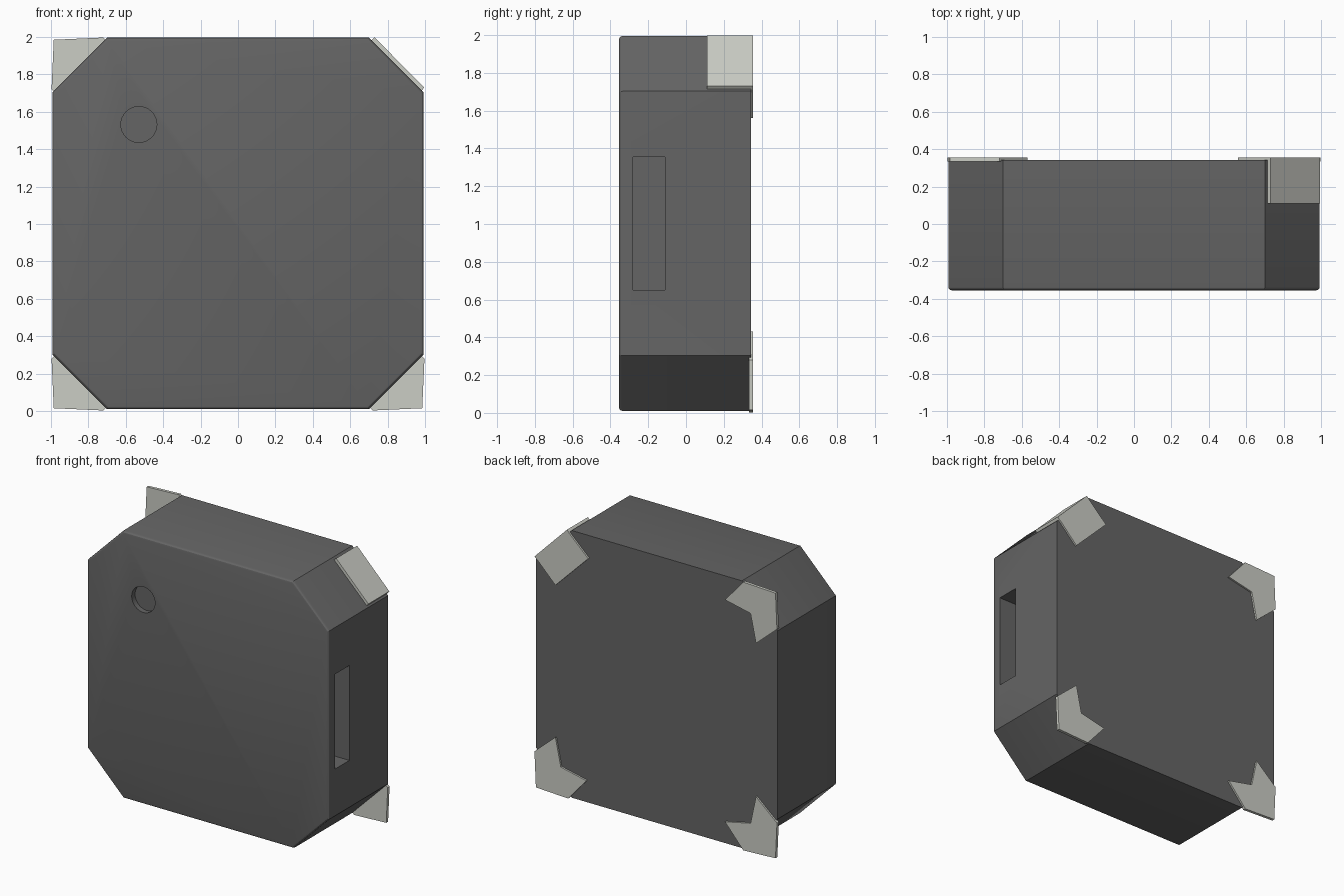
import bpy, bmesh, math
from mathutils import Matrix

if "Cube" in bpy.data.objects:
    bpy.data.objects.remove(bpy.data.objects["Cube"])


def material(name, c):
    m = bpy.data.materials.new(name)
    m.diffuse_color = (*c, 1)
    m.use_nodes = True
    m.node_tree.nodes["Principled BSDF"].inputs["Base Color"].default_value = m.diffuse_color
    return m


dark = material("dark_grey", (0.13, 0.13, 0.13))
light = material("light_grey", (0.60, 0.61, 0.56))


def prism(name, pts, y0, y1, mat=None, bevel=0):
    """Extrude an x-z outline from y0 to y1, optionally rounding the front rim."""
    bm = bmesh.new()
    front = bm.faces.new([bm.verts.new((x, y0, z)) for x, z in pts])
    rim = list(front.edges)
    ext = bmesh.ops.extrude_face_region(bm, geom=[front], use_keep_orig=True)
    for v in ext["geom"]:
        if isinstance(v, bmesh.types.BMVert):
            v.co.y = y1
    bmesh.ops.recalc_face_normals(bm, faces=bm.faces)
    if bevel:
        bmesh.ops.bevel(bm, geom=rim, offset=bevel, segments=3,
                        profile=0.5, affect='EDGES')
    return finish(name, bm, mat)


def finish(name, bm, mat=None):
    me = bpy.data.meshes.new(name)
    bm.to_mesh(me)
    bm.free()
    ob = bpy.data.objects.new(name, me)
    bpy.context.collection.objects.link(ob)
    if mat:
        me.materials.append(mat)
    return ob


def cut(target, cutter):
    cutter.hide_render = True
    mod = target.modifiers.new("cut", 'BOOLEAN')
    mod.object = cutter
    mod.operation = 'DIFFERENCE'
    mod.solver = 'EXACT'
    bpy.context.view_layer.objects.active = target
    bpy.ops.object.modifier_apply(modifier=mod.name)
    bpy.data.objects.remove(cutter)


# Octagonal case with a softened front rim
h, c = 0.993, 0.70
outline = [(-c, -h), (c, -h), (h, -c), (h, c), (c, h), (-c, h), (-h, c), (-h, -c)]
case = prism("case", [(x, z + 1.003) for x, z in outline], -0.355, 0.343, dark, 0.02)

# Round recess in the front
bm = bmesh.new()
bmesh.ops.create_cone(bm, cap_ends=True, segments=32, radius1=0.096, radius2=0.096, depth=0.08,
                      matrix=Matrix.Translation((-0.53, -0.355, 1.532))
                      @ Matrix.Rotation(math.pi / 2, 4, 'X'))
cut(case, finish("recess_cutter", bm))

# Tall slot in the right side
bm = bmesh.new()
bmesh.ops.create_cube(bm, size=1, matrix=Matrix.Translation((0.995, -0.195, 1.003))
                      @ Matrix.Diagonal((0.40, 0.17, 0.705, 1)))
cut(case, finish("slot_cutter", bm))

bpy.context.view_layer.objects.active = case
case.select_set(True)
bpy.ops.object.shade_smooth_by_angle(angle=math.radians(20))

# Flat chevron brackets behind three corners, measured in from each corner
chevron = [(0.015, 0.015), (0.28, 0.003), (0.43, 0.175), (0.22, 0.22),
           (0.175, 0.43), (0.003, 0.28)]
for name, sx, sz in (("top_left", -1, 1), ("bottom_left", -1, -1), ("bottom_right", 1, -1)):
    pts = [(sx * (1 - a), 1 + sz * (1 - b)) for a, b in chevron]
    prism(name + "_bracket", pts, 0.334, 0.356, light)

# Folded bracket on the top right corner: back plate and chamfer plate
prism("top_right_bracket_back",
      [(0.995, 1.73), (0.73, 1.995), (0.555, 1.83), (0.825, 1.56)], 0.334, 0.356, light)
prism("top_right_bracket_side",
      [(0.98, 1.71), (0.995, 1.73), (0.73, 1.998), (0.71, 1.98)], 0.11, 0.356, light)
